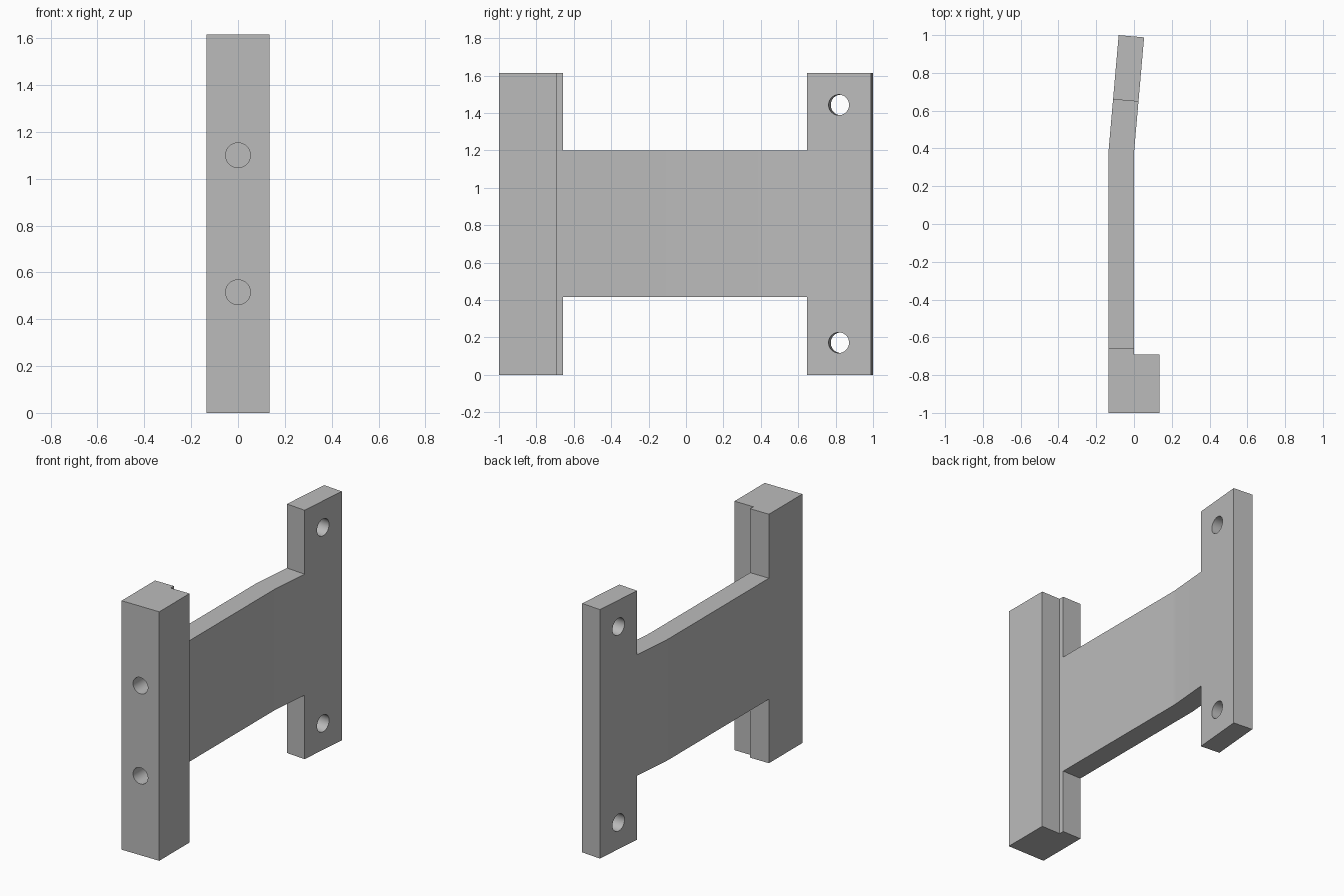
import bpy, bmesh
from math import sin, cos, tan, radians
from mathutils import Matrix, Vector

if "Cube" in bpy.data.objects:
    bpy.data.objects.remove(bpy.data.objects["Cube"], do_unlink=True)

HEIGHT = 1.615
HALF = 0.135            # plate thickness, also half the block width
TILT = radians(5)       # angle of the bent end
BEND_Y, BEND_R = 0.36, 0.4

grey = bpy.data.materials.new("plain grey")
grey.use_nodes = True
colour = (0.5, 0.5, 0.5, 1)
grey.diffuse_color = colour
grey.node_tree.nodes["Principled BSDF"].inputs["Base Color"].default_value = colour


def add_object(name, bm):
    bmesh.ops.recalc_face_normals(bm, faces=bm.faces)
    mesh = bpy.data.meshes.new(name)
    bm.to_mesh(mesh)
    bm.free()
    mesh.materials.append(grey)
    obj = bpy.data.objects.new(name, mesh)
    bpy.context.collection.objects.link(obj)
    return obj


def prism(name, outline, z0, z1):
    """Plan outline raised from z0 to z1."""
    bm = bmesh.new()
    face = bm.faces.new([bm.verts.new((x, y, z0)) for x, y in outline])
    top = bmesh.ops.extrude_face_region(bm, geom=[face])["geom"]
    bmesh.ops.translate(bm, vec=(0, 0, z1 - z0),
                        verts=[v for v in top if isinstance(v, bmesh.types.BMVert)])
    return add_object(name, bm)


def drill(name, centre, axis, radius, length):
    bm = bmesh.new()
    turn = Vector((0, 0, 1)).rotation_difference(Vector(axis)).to_matrix().to_4x4()
    bmesh.ops.create_cone(bm, cap_ends=True, segments=48, radius1=radius, radius2=radius,
                          depth=length, matrix=Matrix.Translation(centre) @ turn)
    return add_object(name, bm)


def bend_side(radius):
    """One face of the plate: rounded bend, then straight to the tilted end."""
    points = []
    for i in range(7):
        a = TILT * i / 6
        points.append((BEND_R - radius * cos(a), BEND_Y + radius * sin(a)))
    x, y = points[-1]
    run = 0.988 - BEND_Y - BEND_R * sin(TILT)
    points.append((x + run * tan(TILT), y + run))
    return points


# Bracket body: front block, small step, plate and bent end in one plan outline
outline = [(-HALF, -1), (HALF, -1), (HALF, -0.69), (0, -0.69)]
outline += bend_side(BEND_R) + bend_side(BEND_R + HALF)[::-1]
bracket = prism("bracket", outline, 0, HEIGHT)

# Notches above and below the web, ending square to the tilted flange
slope = tan(TILT)
notch = [(-0.3, -0.657), (0.3, -0.657),
         (0.3, 0.648 - 0.28 * slope), (-0.3, 0.648 + 0.32 * slope)]
cutters = [prism("lower_notch", notch, -0.1, 0.415),
           prism("upper_notch", notch, 1.2, HEIGHT + 0.1)]

# Blind holes in the front block
for z in (0.515, 1.1):
    cutters.append(drill("front_hole", (0, -1, z), (0, 1, 0), 0.053, 0.5))

# Through holes square to the tilted flange
for z in (0.172, 1.443):
    cutters.append(drill("flange_hole", (0.038, 0.817, z),
                         (cos(TILT), -sin(TILT), 0), 0.055, 0.6))

bpy.context.view_layer.objects.active = bracket
for cutter in cutters:
    cut = bracket.modifiers.new(cutter.name, 'BOOLEAN')
    cut.operation = 'DIFFERENCE'
    cut.solver = 'EXACT'
    cut.object = cutter
    bpy.ops.object.modifier_apply(modifier=cut.name)
    bpy.data.objects.remove(cutter, do_unlink=True)

bpy.ops.object.select_all(action='DESELECT')
bracket.select_set(True)
bpy.ops.object.shade_smooth_by_angle(angle=radians(30))
